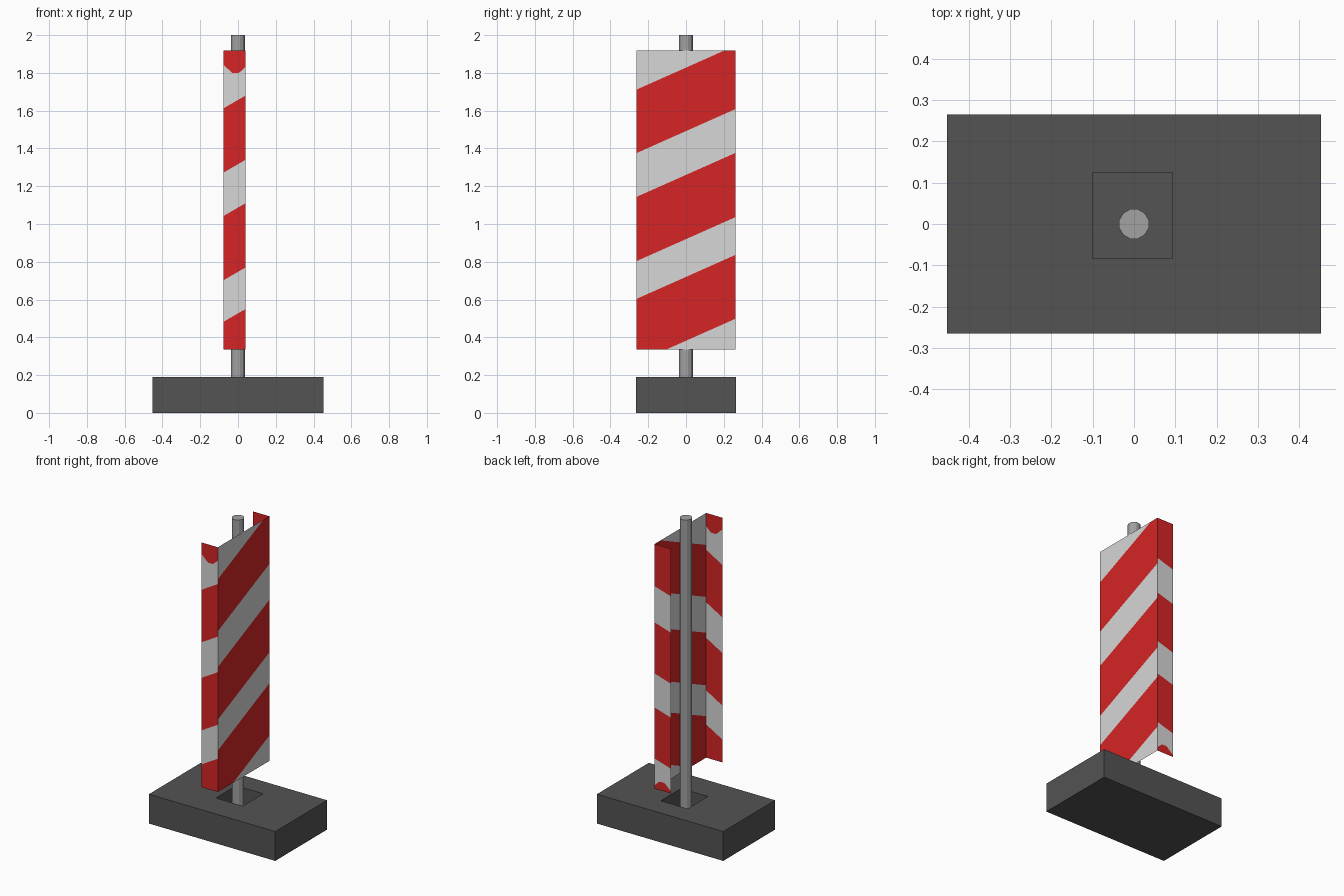
import bpy, bmesh, math
from mathutils import Vector, Matrix

if "Cube" in bpy.data.objects:
    bpy.data.objects.remove(bpy.data.objects["Cube"])


def material(name, rgb):
    m = bpy.data.materials.new(name)
    m.diffuse_color = (*rgb, 1.0)
    m.use_nodes = True
    m.node_tree.nodes["Principled BSDF"].inputs["Base Color"].default_value = m.diffuse_color
    return m


RED = material("red", (0.67, 0.018, 0.019))
WHITE = material("white", (0.68, 0.68, 0.68))
DARK = material("dark_rubber", (0.087, 0.087, 0.087))
METAL = material("grey_metal", (0.36, 0.36, 0.36))


def finish(name, bm, mats):
    mesh = bpy.data.meshes.new(name)
    bm.to_mesh(mesh)
    bm.free()
    for m in mats:
        mesh.materials.append(m)
    obj = bpy.data.objects.new(name, mesh)
    bpy.context.collection.objects.link(obj)
    return obj


# Base block with a square socket sunk into its top
bm = bmesh.new()
bmesh.ops.create_cube(bm, size=1, matrix=Matrix.Translation((0, 0, 0.095))
                      @ Matrix.Diagonal((0.904, 0.53, 0.19, 1)))
top = max(bm.faces, key=lambda f: f.calc_center_median().z)
bmesh.ops.inset_individual(bm, faces=[top], thickness=0.1)
for v in top.verts:
    v.co.x = 0.093 if v.co.x > 0 else -0.1
    v.co.y = 0.125 if v.co.y > 0 else -0.083
floor = bmesh.ops.extrude_discrete_faces(bm, faces=[top])["faces"][0]
rim = [v.co.copy() for v in floor.verts]
for v in floor.verts:
    v.co.z = 0.02
# socket walls
for i, a in enumerate(rim):
    b = rim[(i + 1) % 4]
    quad = (a, b, Vector((b.x, b.y, 0.02)), Vector((a.x, a.y, 0.02)))
    bm.faces.new([bm.verts.new(p) for p in quad])
bmesh.ops.remove_doubles(bm, verts=bm.verts[:], dist=0.0005)
bmesh.ops.recalc_face_normals(bm, faces=bm.faces[:])
finish("base", bm, [DARK])

# Twelve-sided pole
bm = bmesh.new()
bmesh.ops.create_cone(bm, cap_ends=True, segments=12, radius1=0.037, radius2=0.037,
                      depth=1.98, matrix=Matrix.Translation((0, 0, 1.01))
                      @ Matrix.Rotation(math.radians(15), 4, "Z"))
finish("pole", bm, [METAL])

# Striped sheets: cut along sloping lines z = c + m * u, then colour the bands
Z0, Z1 = 0.335, 1.918


def striped_sheet(name, origin, axis, u0, u1, stripes, slope, is_red,
                  extra=(), flip=False):
    origin, axis = Vector(origin), Vector(axis)
    bm = bmesh.new()
    corners = [(u0, Z0), (u1, Z0), (u1, Z1), (u0, Z1)]
    if flip:
        corners.reverse()
    bm.faces.new([bm.verts.new(origin + axis * u + Vector((0, 0, z)))
                  for u, z in corners])
    for c, m in [(c, slope) for c in stripes] + list(extra):
        bmesh.ops.bisect_plane(bm, geom=bm.verts[:] + bm.edges[:] + bm.faces[:],
                               plane_co=origin + Vector((0, 0, c)),
                               plane_no=Vector((0, 0, 1)) - axis * m)
    for f in bm.faces:
        p = f.calc_center_median()
        u = (p - origin).dot(axis)
        below = sum(p.z > c + slope * u for c in stripes)
        f.material_index = 0 if is_red(u, p.z, below) else 1
    finish(name, bm, [RED, WHITE])


# Main panel facing +x
striped_sheet("panel", (0.04, 0, 0), (0, 1, 0), -0.263, 0.263,
              [0.382, 0.72, 0.92, 1.26, 1.492, 1.828], 0.445,
              lambda u, z, n: n % 2 == 1)

# Front flange, with a notched red cap at the top
cap = [(1.80, 0.0), (1.7955, 0.9), (1.773, -0.9)]
striped_sheet("front_flange", (0, -0.263, 0), (1, 0, 0), -0.078, 0.04,
              [z - 0.58 * 0.04 for z in (0.55, 0.77, 1.11, 1.34, 1.68)], 0.58,
              lambda u, z, n: n % 2 == 0 if n < 5
              else z > max(c + m * u for c, m in cap), cap)

# Back flange, with a notched red foot at the bottom
foot = [(0.39, 0.0), (0.3945, -0.9), (0.417, 0.9)]
striped_sheet("back_flange", (0, 0.263, 0), (1, 0, 0), -0.078, 0.04,
              [z - 0.3 * 0.04 for z in (0.53, 0.86, 1.08, 1.41, 1.645)], 0.3,
              lambda u, z, n: n % 2 == 1 if n > 0
              else z < min(c + m * u for c, m in foot), foot, flip=True)
